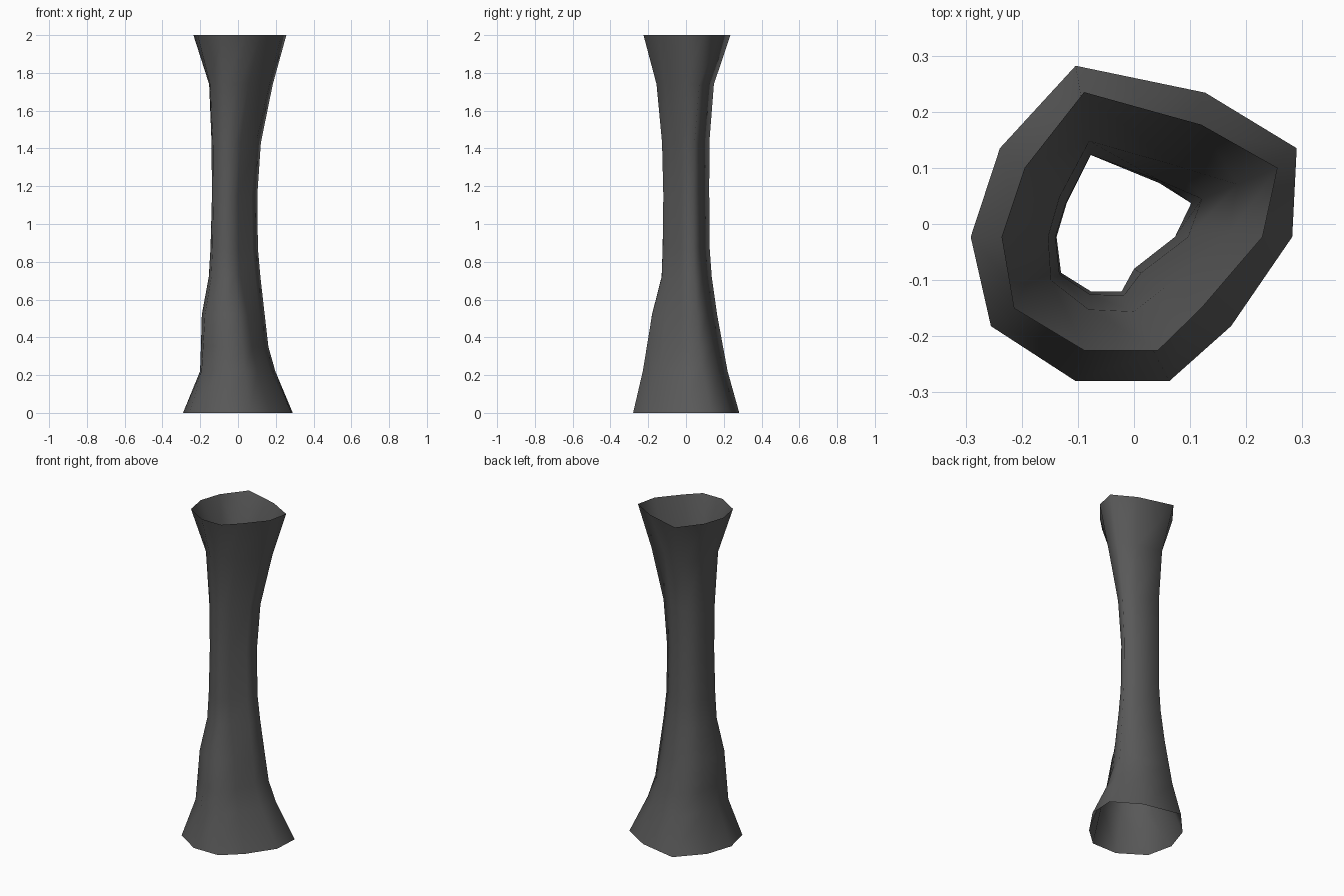
import bpy, bmesh, math
from mathutils import Vector

if "Cube" in bpy.data.objects:
    bpy.data.objects.remove(bpy.data.objects["Cube"])

# Ten-sided cross-sections at the foot, waist and mouth
FOOT = [(-.104, .282), (.127, .234), (.29, .135), (.282, -.023), (.173, -.182),
        (.063, -.28), (-.104, -.28), (-.255, -.182), (-.291, -.023), (-.239, .135)]
WAIST = [(-.077, .123), (.045, .073), (.102, .037), (.073, -.023), (0, -.08),
         (-.022, -.12), (-.077, -.12), (-.13, -.087), (-.138, -.023), (-.12, .037)]
MOUTH = [(-.089, .235), (.12, .177), (.256, .1), (.229, -.023), (.12, -.15),
         (.043, -.225), (-.089, -.225), (-.214, -.15), (-.236, -.023), (-.195, .1)]

# Flare amount (0 = waist, 1 = rim) at each height, for each side
HEIGHTS = [0, .22, .35, .52, .72, .87, 1.15, 1.43, 1.74, 2]
LEFT = [1, .41, .38, .35, .11, .05, 0, .02, .15, 1]
BACK = [1, .64, .47, .25, .08, .01, 0, 0, .23, 1]
FRONT = [1, .69, .56, .38, .05, .02, 0, .06, .33, 1]
RIGHT = [1, .48, .28, .2, .09, .02, 0, .15, .6, 1]

# Flared open tube: blend the sections ring by ring
bm = bmesh.new()
rings = []
for k, z in enumerate(HEIGHTS):
    ring = []
    for foot, waist, mouth in zip(FOOT, WAIST, MOUTH):
        d = Vector(foot).normalized()
        side_x = RIGHT if d.x > 0 else LEFT
        side_y = BACK if d.y > 0 else FRONT
        f = side_x[k] * d.x ** 2 + side_y[k] * d.y ** 2
        p = Vector(waist).lerp(Vector(foot if z < 1.15 else mouth), f)
        ring.append(bm.verts.new((p.x, p.y, z)))
    rings.append(ring)
for low, high in zip(rings, rings[1:]):
    for i in range(10):
        j = (i + 1) % 10
        bm.faces.new((low[j], low[i], high[i], high[j])).smooth = True

mesh = bpy.data.meshes.new("flared_tube")
bm.to_mesh(mesh)
bm.free()
tube = bpy.data.objects.new("flared_tube", mesh)
bpy.context.collection.objects.link(tube)

# Dark grey finish
mat = bpy.data.materials.new("dark_grey")
mat.diffuse_color = (.1, .1, .1, 1)
mat.use_nodes = True
mat.node_tree.nodes["Principled BSDF"].inputs["Base Color"].default_value = mat.diffuse_color
mesh.materials.append(mat)
